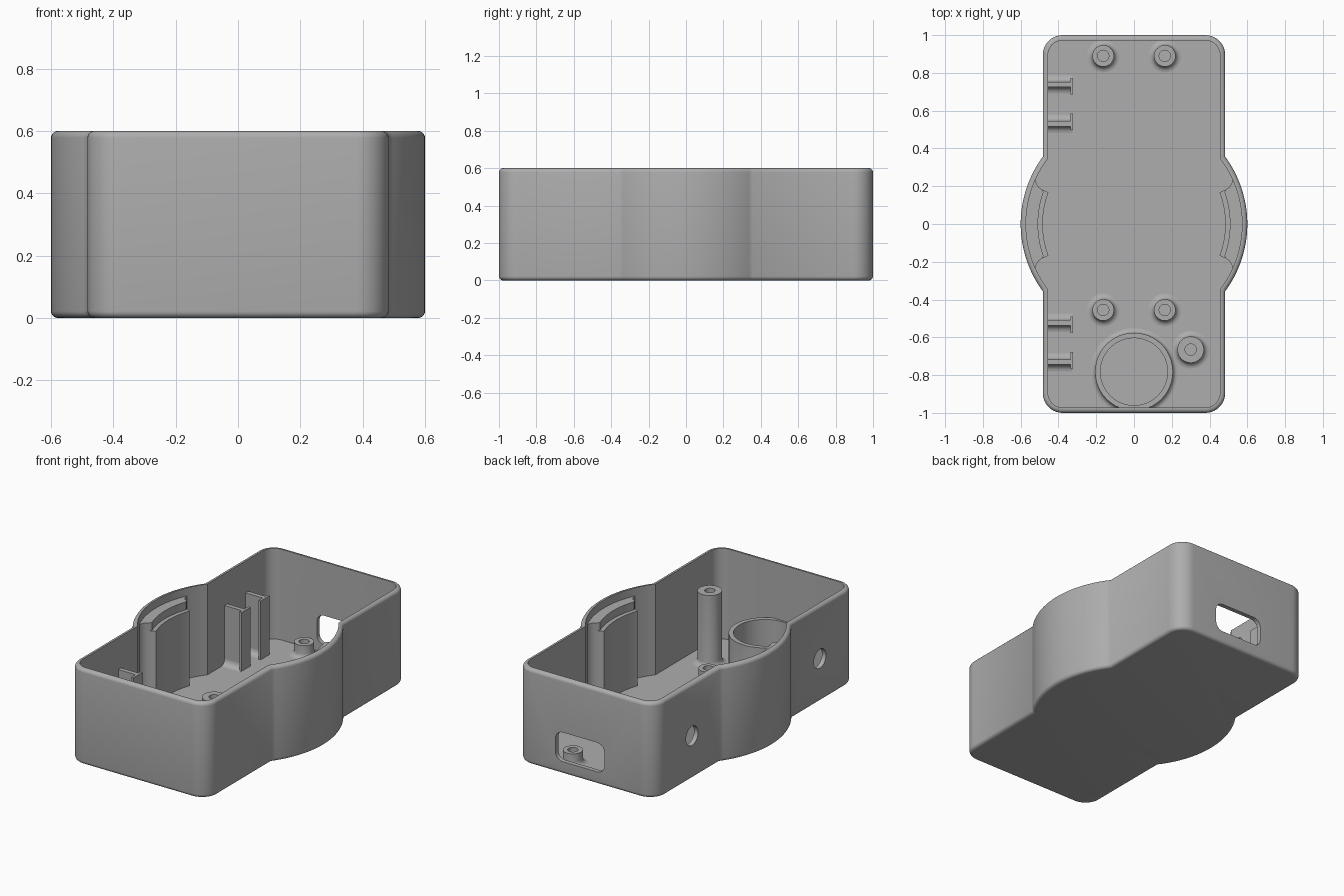
import bpy, bmesh, math
from math import sin, cos, pi, radians

if "Cube" in bpy.data.objects:
    bpy.data.objects.remove(bpy.data.objects["Cube"])

grey = bpy.data.materials.new("grey plastic")
grey.use_nodes = True
grey.diffuse_color = (0.42, 0.42, 0.42, 1)
grey.node_tree.nodes["Principled BSDF"].inputs["Base Color"].default_value = grey.diffuse_color

WALL, FLOOR, TOP = 0.028, 0.03, 0.6
EDGE = 0.022


def arc(cx, cy, r, a0, a1, n):
    """Points on an arc, angles in degrees."""
    angles = [radians(a0 + (a1 - a0) * i / n) for i in range(n + 1)]
    return [(cx + r * cos(a), cy + r * sin(a)) for a in angles]


def loft(name, rings):
    """Skin a list of (points, z) rings and cap both ends."""
    bm = bmesh.new()
    rows = [[bm.verts.new((x, y, z)) for x, y in pts] for pts, z in rings]
    for a, b in zip(rows, rows[1:]):
        for i in range(len(a)):
            j = (i + 1) % len(a)
            bm.faces.new((a[i], a[j], b[j], b[i]))
    bm.faces.new(rows[0][::-1])
    bm.faces.new(rows[-1])
    bmesh.ops.recalc_face_normals(bm, faces=bm.faces)
    mesh = bpy.data.meshes.new(name)
    bm.to_mesh(mesh)
    bm.free()
    mesh.materials.append(grey)
    obj = bpy.data.objects.new(name, mesh)
    bpy.context.collection.objects.link(obj)
    return obj


def prism(name, pts, z0, z1):
    return loft(name, [(pts, z0), (pts, z1)])


def smooth(obj):
    bpy.ops.object.select_all(action="DESELECT")
    obj.select_set(True)
    bpy.context.view_layer.objects.active = obj
    bpy.ops.object.shade_smooth_by_angle(angle=radians(35))


def outline(inset):
    """Rounded box with a round bulge on both long sides."""
    w, l, r = 0.483 - inset, 1 - inset, 0.6 - inset
    c = max(0.105 - inset, 0.02)
    a = math.degrees(math.acos(w / r))
    return (arc(0, 0, r, -a, a, 32)
            + arc(w - c, l - c, c, 0, 90, 10) + arc(c - w, l - c, c, 90, 180, 10)
            + arc(0, 0, r, 180 - a, 180 + a, 32)
            + arc(c - w, c - l, c, 180, 270, 10) + arc(w - c, c - l, c, 270, 360, 10))


# Case shell: outside with rounded rims, then down the inside to the floor
steps = [radians(18 * i) for i in range(6)]
rings = [(outline(EDGE * (1 - sin(t))), EDGE * (1 - cos(t))) for t in steps]
rings += [(outline(EDGE * (1 - cos(t))), TOP - EDGE * (1 - sin(t))) for t in steps]
rings += [(outline(WALL), TOP), (outline(WALL), FLOOR)]
case = loft("case_shell", rings)

# Openings: connector window in the back wall, two round holes in the right wall
wx, wz, hw, hh, cr = 0.037, 0.17, 0.17, 0.092, 0.05
corners = [(1, 1, 0), (-1, 1, 90), (-1, -1, 180), (1, -1, 270)]
window = [p for sx, sz, a in corners
          for p in arc(wx + sx * (hw - cr), wz + sz * (hh - cr), cr, a, a + 90, 6)]
cutters = [prism("window_cutter", window, -1.1, -0.9)]
cutters[0].rotation_euler.x = pi / 2
for y in (0.63, -0.64):
    hole = prism("hole_cutter", arc(0, 0, 0.06, 0, 350, 35), -0.06, 0.06)
    hole.rotation_euler.y = pi / 2
    hole.location = (-0.47, y, 0.27)
    cutters.append(hole)
bpy.context.view_layer.objects.active = case
for cutter in cutters:
    cutter.hide_render = True
    mod = case.modifiers.new("cut", "BOOLEAN")
    mod.operation, mod.solver, mod.object = "DIFFERENCE", "EXACT", cutter
    bpy.ops.object.modifier_apply(modifier=mod.name)
for cutter in cutters:
    bpy.data.objects.remove(cutter)
smooth(case)


def tube(name, x, y, r, bore, top, bottom, flare=0.03):
    """Upright tube with a flared foot and a blind bore."""
    foot = [(r + flare * (1 - sin(t)), FLOOR + flare * (1 - cos(t))) for t in steps]
    profile = [(r + flare, 0.015)] + foot + [(r, top), (bore, top), (bore, bottom)]
    obj = loft(name, [(arc(x, y, rad, 0, 352.5, 47), z) for rad, z in profile])
    for v in obj.data.vertices:      # keep the foot inside the front wall
        v.co.y = max(v.co.y, -0.988)
    smooth(obj)


# Screw posts and the round cup
for y, label in ((0.89, "back"), (-0.455, "front")):
    for x, side in ((0.163, "left"), (-0.163, "right")):
        tube(f"{label}_{side}_post", x, y, 0.057, 0.03, 0.11, 0.04)
tube("tall_post", 0.3, -0.665, 0.07, 0.03, 0.48, 0.3)
tube("round_cup", 0, -0.782, 0.206, 0.178, 0.25, FLOOR + 0.001, 0.025)

# Bulge blocks with curled ends and a stepped ledge
for s, side in ((1, "left"), (-1, "right")):
    curl = [(0.522, 0.24), (0.517, 0.215), (0.505, 0.195), (0.487, 0.183)]
    curl_low = [(x, -y) for x, y in reversed(curl)]
    back = arc(0, 0, 0.585, -25, 25, 24)
    low = back + curl + arc(0, 0, 0.483, 20.3, -20.3, 20) + curl_low
    high = back + curl + arc(0, 0, 0.508, 19.5, -19.5, 20) + curl_low
    for name, pts, z0, z1 in (("ledge", low, 0.02, 0.5), ("block", high, 0.49, 0.55)):
        smooth(prism(f"{side}_bulge_{name}", [(s * x, y) for x, y in pts], z0, z1))

# Pairs of L-shaped board guides on the right wall
for cy, label in ((0.635, "back"), (-0.627, "front")):
    for s, end in ((1, "rear"), (-1, "fore")):
        ell = [(-0.465, 0.09), (-0.337, 0.09), (-0.337, 0.05), (-0.322, 0.05),
               (-0.322, 0.138), (-0.337, 0.138), (-0.337, 0.118), (-0.465, 0.118)]
        prism(f"{label}_{end}_guide", [(x, cy + s * y) for x, y in ell], 0.02, 0.4)
        foot = []
        for t in steps:
            f = 0.035 * (1 - sin(t))
            y0, y1 = cy + s * 0.104 - 0.014 - f, cy + s * 0.104 + 0.014 + f
            foot.append(([(-0.465, y0), (-0.325, y0), (-0.325, y1), (-0.465, y1)],
                         FLOOR + 0.035 * (1 - cos(t))))
        smooth(loft(f"{label}_{end}_guide_foot", foot))
